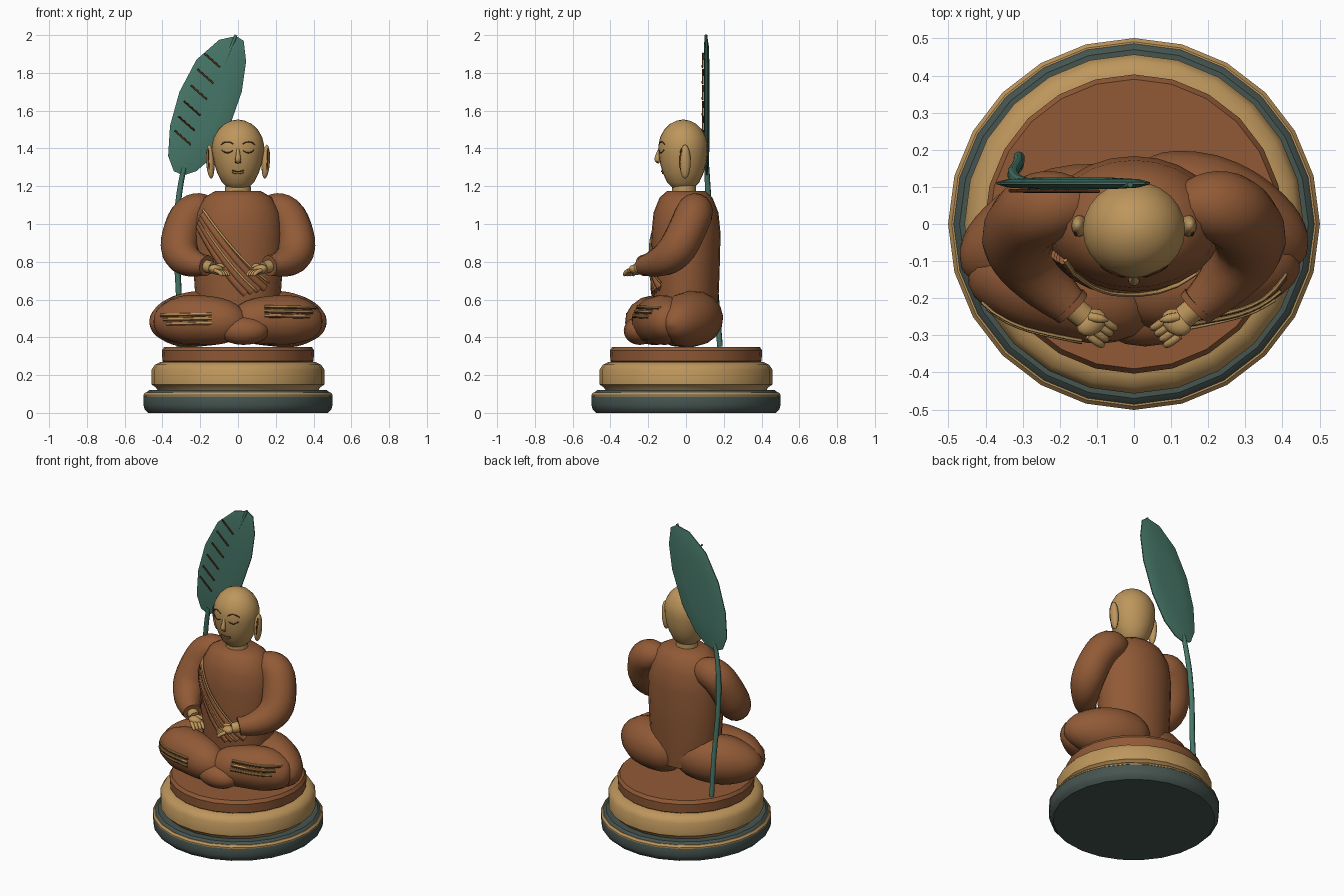
import bpy, bmesh, math
from mathutils import Vector
from mathutils.bvhtree import BVHTree

if "Cube" in bpy.data.objects:
    bpy.data.objects.remove(bpy.data.objects["Cube"])


def material(name, rgb):
    m = bpy.data.materials.new(name)
    m.diffuse_color = (*rgb, 1)
    m.use_nodes = True
    m.node_tree.nodes["Principled BSDF"].inputs["Base Color"].default_value = m.diffuse_color
    return m


GOLD = material("warm gold", (0.51, 0.305, 0.107))
ROBE = material("robe brown", (0.283, 0.102, 0.037))
GREEN = material("leaf green", (0.061, 0.181, 0.136))
SLATE = material("slate", (0.061, 0.089, 0.08))
DARK = material("dark brown", (0.1, 0.034, 0.012))


def loft(name, rings, mat, angle=40):
    """Skin a list of equal rings and close both ends."""
    bm = bmesh.new()
    rows = [[bm.verts.new(p) for p in r] for r in rings]
    n = len(rows[0])
    for a, b in zip(rows, rows[1:]):
        for i in range(n):
            j = (i + 1) % n
            bm.faces.new((a[i], a[j], b[j], b[i]))
    bm.faces.new(rows[0])
    bm.faces.new(rows[-1])
    bmesh.ops.recalc_face_normals(bm, faces=bm.faces)
    me = bpy.data.meshes.new(name)
    bm.to_mesh(me)
    bm.free()
    me.materials.append(mat)
    me.shade_smooth()
    me.set_sharp_from_angle(angle=math.radians(angle))
    ob = bpy.data.objects.new(name, me)
    bpy.context.collection.objects.link(ob)
    return ob


def turned(name, profile, mat, sides=24, cy=0.0, angle=40):
    """Stack of ellipses: (z, x radius, y radius)."""
    ang = [2 * math.pi * i / sides for i in range(sides)]
    return loft(name, [[(rx * math.cos(a), cy + ry * math.sin(a), z) for a in ang]
                       for z, rx, ry in profile], mat, angle)


def tube(name, pts, mat, sides=16, steps=3):
    """Smooth tube through points (x, y, z, radius)."""
    p = [Vector(q) for q in pts]
    path = []
    for i in range(len(p) - 1):
        a, b, c, d = p[max(i - 1, 0)], p[i], p[i + 1], p[min(i + 2, len(p) - 1)]
        for k in range(steps):
            t = k / steps
            q = 0.5 * (2 * b + (c - a) * t + (2 * a - 5 * b + 4 * c - d) * t * t
                       + (3 * b - a - 3 * c + d) * t ** 3)
            path.append(q)
    path.append(p[-1])
    rings, u = [], Vector((0.13, 0.31, 0.94))
    for i, q in enumerate(path):
        t = (path[min(i + 1, len(path) - 1)].xyz - path[max(i - 1, 0)].xyz).normalized()
        u = (u - t * u.dot(t)).normalized()
        v = t.cross(u)
        r = max(q.w, 0.001)
        rings.append([q.xyz + r * (u * math.cos(2 * math.pi * j / sides)
                                   + v * math.sin(2 * math.pi * j / sides)) for j in range(sides)])
    return loft(name, rings, mat, 60)


def ellipsoid(name, loc, rad, mat, rot=(0, 0, 0), seg=16):
    rows = [math.pi * (i + 0.08) / 10.16 for i in range(11)]
    ob = turned(name, [(-rad[2] * math.cos(a), rad[0] * math.sin(a), rad[1] * math.sin(a))
                       for a in rows], mat, seg, 0, 60)
    ob.location, ob.rotation_euler = loc, rot
    return ob


def front_y(objs, x, z):
    """Foremost surface position at x, z."""
    best = 0.0
    for o in objs:
        tree = BVHTree.FromPolygons([v.co for v in o.data.vertices],
                                    [f.vertices[:] for f in o.data.polygons])
        hit = tree.ray_cast(Vector((x, -2, z)), Vector((0, 1, 0)))[0]
        if hit:
            best = min(best, hit.y)
    return best


def surface_line(name, objs, a, b, r, mat, n=8, bow=0.0, lift=0.0, sides=6):
    """Thin cord laid on the front of other parts between (x, z) points."""
    pts = []
    for i in range(n + 1):
        t = i / n
        x = a[0] + (b[0] - a[0]) * t
        z = a[1] + (b[1] - a[1]) * t - bow * 4 * t * (1 - t)
        pts.append((x, front_y(objs, x, z) - lift, z, r))
    return tube(name, pts, mat, sides, 1)


# Pedestal
def disc(name, prof, mat):
    return turned(name, [(z, r, r) for z, r in prof], mat, 24, 0, 35)


disc("base_disc", [(0, .475), (.02, .495), (.04, .5), (.085, .5), (.105, .49), (.12, .47)], SLATE)
disc("base_trim", [(.086, .47), (.088, .501), (.096, .501), (.108, .491), (.108, .47)], GOLD)
disc("middle_tier", [(.11, .42), (.135, .435), (.15, .457), (.23, .457), (.255, .44), (.27, .41)], GOLD)
disc("cushion", [(.26, .385), (.275, .4), (.33, .403), (.35, .39)], ROBE)

# Torso, neck and head
torso = turned("torso", [(.45, .2, .16), (.6, .225, .172), (.75, .235, .178), (.95, .24, .183),
                         (1.06, .225, .172), (1.14, .18, .14), (1.175, .12, .1)], ROBE, 24, 0, 50)
turned("neck", [(1.13, .07, .065), (1.24, .066, .062)], GOLD, 16, -.01)
head = turned("head", [(1.175, .02, .02), (1.19, .055, .055), (1.22, .085, .085), (1.27, .11, .108),
                       (1.32, .126, .122), (1.38, .137, .13), (1.42, .138, .13), (1.46, .128, .122),
                       (1.5, .105, .1), (1.53, .073, .07), (1.547, .035, .034), (1.552, .008, .008)],
              GOLD, 24, -.015, 60)
tube("nose", [(0, -.135, 1.41, .006), (0, -.148, 1.37, .011), (0, -.152, 1.34, .015),
              (0, -.14, 1.325, .008)], GOLD, 10)

# Legs, feet and robe folds on the knees
for s, side, dy in ((-1, "left", -.02), (1, "right", .015)):
    thigh = tube(side + "_thigh", [(s * x, y + dy, z, r) for x, y, z, r in (
        (0, .06, .5, .09), (.06, .05, .5, .13), (.18, .03, .5, .147), (.29, -.02, .49, .143),
        (.38, -.06, .48, .11), (.44, -.09, .47, .06), (.462, -.1, .465, .008))], ROBE)
    shin = tube(side + "_shin", [(s * x, y + dy, z, r) for x, y, z, r in (
        (.44, -.09, .47, .01), (.41, -.1, .475, .08), (.3, -.125, .49, .128), (.17, -.16, .49, .13),
        (.06, -.19, .48, .115), (-.02, -.2, .46, .07), (-.05, -.2, .45, .01))], ROBE)
    for k in range(3):
        zo = (.565 if s > 0 else .525) - .024 * k
        ends = ((s * .14, zo), (s * (.41 - .015 * k), zo - .005))
        surface_line(side + "_knee_fold", (thigh, shin), *ends, .006, GOLD, 9, 0, .002)
        low = [(x, z - .009) for x, z in ends]
        surface_line(side + "_knee_crease", (thigh, shin), *low, .004, DARK, 9, 0, .001)

    # Arms with wide sleeves
    tube(side + "_sleeve", [(s * x, y, z, r) for x, y, z, r in (
        (.13, .05, 1.08, .06), (.19, .05, 1.075, .09), (.25, .04, 1.05, .1), (.29, .01, .98, .1),
        (.31, -.04, .88, .1), (.285, -.1, .82, .09), (.23, -.17, .79, .07),
        (.17, -.225, .78, .052))], ROBE)
    tube(side + "_cuff", [(s * .178, -.215, .782, .057), (s * .165, -.228, .779, .055)], ROBE, 16, 1)
    # Hands: wrist, palm, fingers and thumb
    tube(side + "_wrist", [(s * .185, -.21, .783, .034), (s * .135, -.25, .768, .033)], GOLD, 12)
    ellipsoid(side + "_palm", (s * .115, -.265, .758), (.045, .034, .026), GOLD, (0, s * -.25, s * -.6), 12)
    for k in range(4):
        o = (k - 1.5) * .017
        tube(side + "_finger", [(s * (.105 - o * .7), -.278 + o * .9 - .0, .755, .011),
                                (s * (.082 - o * .7), -.295 + o * .9, .745, .011),
                                (s * (.068 - o * .7), -.303 + o * .9, .73, .009),
                                (s * (.064 - o * .7), -.304 + o * .9, .725, .002)], GOLD, 8, 2)
    tube(side + "_thumb", [(s * .12, -.25, .775, .013), (s * .09, -.255, .78, .012),
                           (s * .07, -.26, .772, .003)], GOLD, 8, 2)

    # Ears with a dark inner hollow
    ellipsoid(side + "_ear", (s * .147, -.005, 1.33), (.022, .03, .09), GOLD, (0, s * .06, 0), 12)
    ellipsoid(side + "_ear_hollow", (s * .155, -.024, 1.34), (.007, .01, .06), DARK, (0, s * .06, 0), 8)

    # Closed eyes, brows and nostrils
    surface_line(side + "_eyelid", (head,), (s * .028, 1.39), (s * .085, 1.392), .0035, DARK, 6, .014)
    surface_line(side + "_brow", (head,), (s * .025, 1.423), (s * .09, 1.42), .003, DARK, 6, -.014)
    ellipsoid(side + "_nostril", (s * .011, -.152, 1.327), (.005, .005, .004), DARK, seg=8)

# Mouth
surface_line("lips", (head,), (-.03, 1.277), (.03, 1.277), .006, GOLD, 6, .008)
surface_line("mouth_line", (head,), (-.032, 1.284), (.032, 1.284), .003, DARK, 6, .006, .004)

# Crossed feet covered by the robe
ellipsoid("front_foot_drape", (.03, -.245, .435), (.135, .085, .075), ROBE)

# Sash folds running from shoulder to lap
for k in range(4):
    t = k / 3
    surface_line("sash_fold", (torso,), (-.205 + .02 * t, .99 + .06 * t), (.04 + .1 * t, .63 + .03 * t),
                 .021, ROBE, 12, .03, -.006, 8)
for name, a, b in (("sash_upper_trim", (-.185, 1.075), (.165, .69)),
                   ("sash_lower_trim", (-.2, 1.02), (.1, .645))):
    surface_line(name, (torso,), a, b, .006, GOLD, 14, .03, .012)

# Leaf fan: lens-shaped blade, rib, veins and long stem
outline = [(-.01, 1.995), (.03, 1.97), (.043, 1.86), (.02, 1.7), (-.05, 1.5), (-.14, 1.35), (-.22, 1.28),
           (-.29, 1.257), (-.34, 1.28), (-.37, 1.36), (-.36, 1.52), (-.31, 1.7), (-.22, 1.87), (-.1, 1.975)]


def leaf_ring(f, y):
    return [(-.165 + (x + .165) * f, y, 1.63 + (z - 1.63) * f) for x, z in outline]


loft("leaf_blade", [leaf_ring(.5, .094), leaf_ring(.85, .098), leaf_ring(1, .107), leaf_ring(1, .113),
                    leaf_ring(.85, .121), leaf_ring(.5, .125)], GREEN, 50)
tube("leaf_rib", [(-.28, .11, 1.3, .012), (-.165, .108, 1.63, .012), (-.06, .104, 1.88, .01),
                  (-.01, .106, 2.0, .008)], GREEN, 8)
for x, z in ((-.18, 1.905), (-.215, 1.82), (-.25, 1.735), (-.285, 1.65), (-.315, 1.57), (-.335, 1.495)):
    tube("leaf_vein", [(x, .09, z, .005), (x + .085, .088, z - .075, .005)], DARK, 6, 1)
tube("leaf_stem", [(-.285, .11, 1.3, .014), (-.305, .115, 1.2, .015), (-.322, .125, 1.05, .016),
                   (-.325, .14, .85, .016), (-.312, .16, .6, .016), (-.31, .18, .35, .015)], GREEN, 8)
